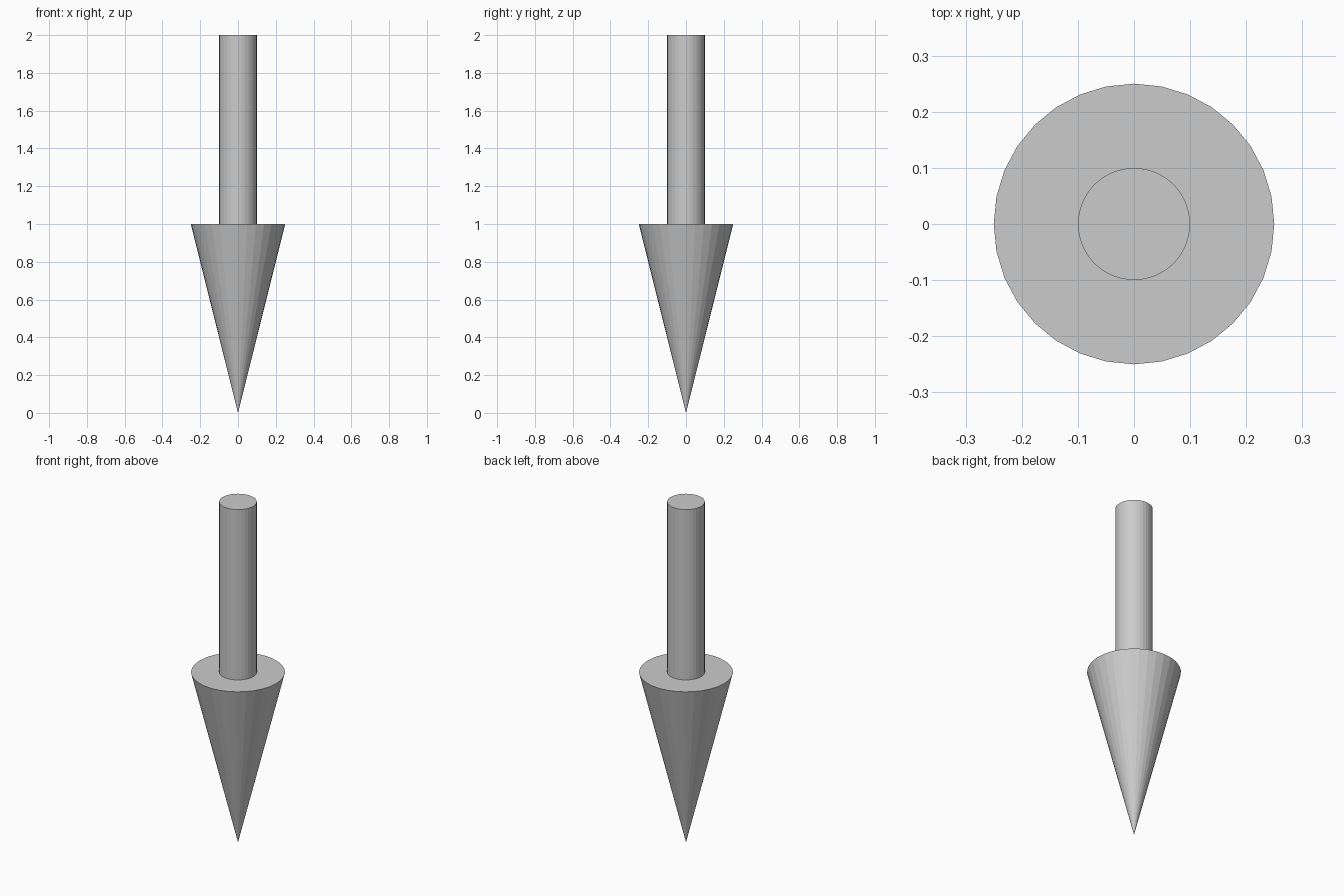
import bpy
from math import pi

if "Cube" in bpy.data.objects:
    bpy.data.objects.remove(bpy.data.objects["Cube"])

SIDES = 32

# Arrow head: cone with its point down on z = 0
bpy.ops.mesh.primitive_cone_add(vertices=SIDES, radius1=0.0, radius2=0.25,
                                depth=1.0, location=(0, 0, 0.5))
bpy.context.object.name = "arrow_head"

# Arrow shaft: cylinder standing on the head
bpy.ops.mesh.primitive_cylinder_add(vertices=SIDES, radius=0.1,
                                    depth=1.0, location=(0, 0, 1.5))
bpy.context.object.name = "arrow_shaft"
